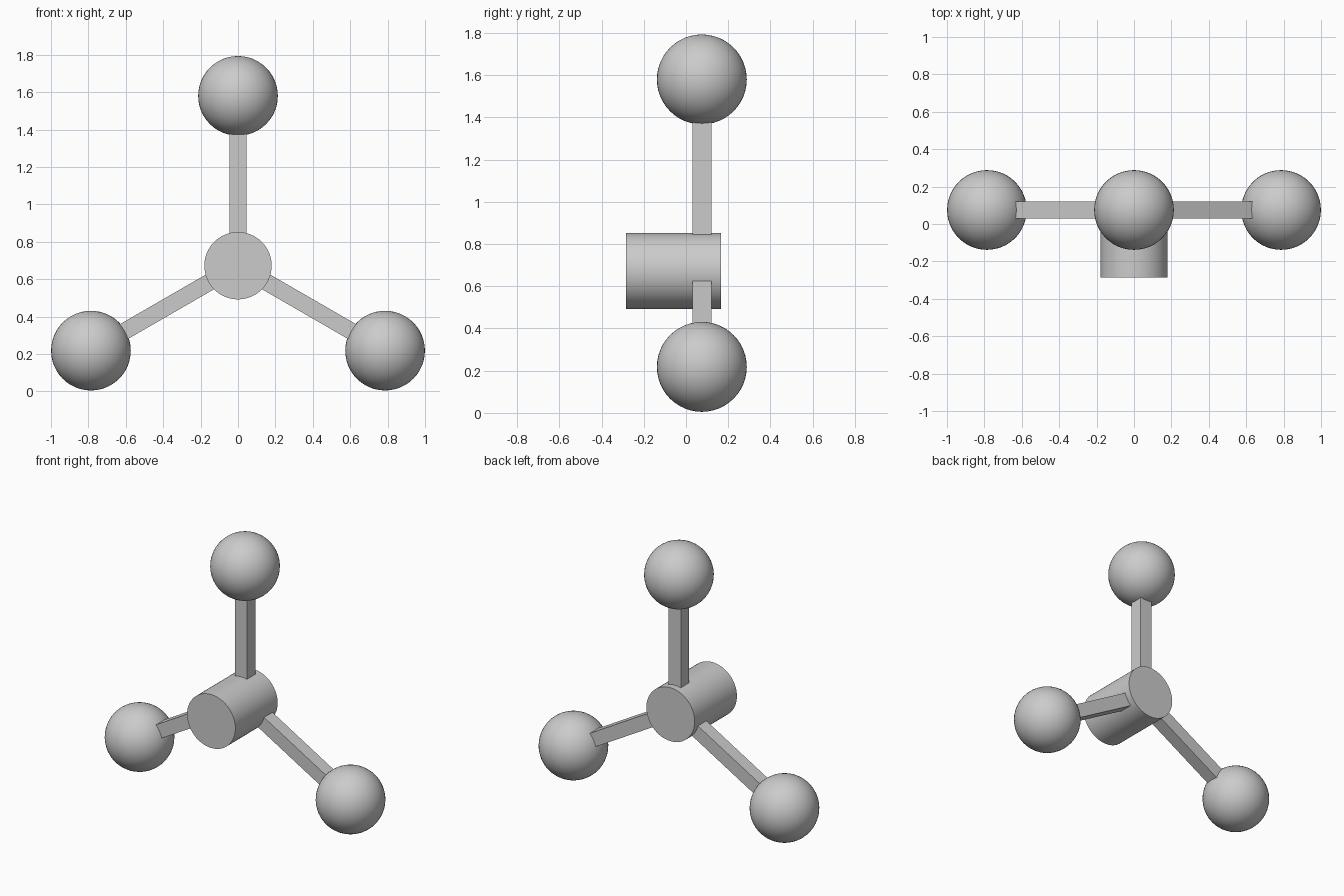
import bpy
import math
from mathutils import Matrix, Vector

default = bpy.data.objects.get("Cube")
if default:
    bpy.data.objects.remove(default, do_unlink=True)

HUB = Vector((0, 0.075, 0.672))   # point where the three arms meet
HUB_RADIUS = 0.18
BALL_RADIUS = 0.213
BALL_REACH = 0.908
BAR_WIDTH = 0.09

grey = bpy.data.materials.new("plain_grey")
grey.use_nodes = True
grey.diffuse_color = (0.6, 0.6, 0.6, 1)
grey.node_tree.nodes["Principled BSDF"].inputs["Base Color"].default_value = grey.diffuse_color


def finish(name, smooth):
    obj = bpy.context.object
    obj.name = name
    obj.data.materials.append(grey)
    if smooth:
        bpy.ops.object.shade_smooth_by_angle(angle=math.radians(40))
    return obj


# Central drum, lying along y and reaching forward of the arms
front, back = -0.285, 0.165
bpy.ops.mesh.primitive_cylinder_add(
    vertices=64, radius=HUB_RADIUS, depth=back - front,
    location=(0, (front + back) / 2, HUB.z), rotation=(math.pi / 2, 0, 0))
finish("hub", True)

# Three square arms, each ending in a ball
for side, degrees in (("top", 0), ("left", 120), ("right", 240)):
    turn = Matrix.Rotation(math.radians(degrees), 4, 'Y')
    inner, outer = HUB_RADIUS - 0.02, BALL_REACH - BALL_RADIUS + 0.04

    bpy.ops.mesh.primitive_cube_add(size=1)
    bar = finish(side + "_arm", False)
    bar.matrix_world = (Matrix.Translation(HUB) @ turn
                        @ Matrix.Translation((0, 0, (inner + outer) / 2))
                        @ Matrix.Diagonal((BAR_WIDTH, BAR_WIDTH, outer - inner, 1)))

    bpy.ops.mesh.primitive_uv_sphere_add(
        segments=48, ring_count=24, radius=BALL_RADIUS,
        location=HUB + turn @ Vector((0, 0, BALL_REACH)))
    finish(side + "_ball", True)
